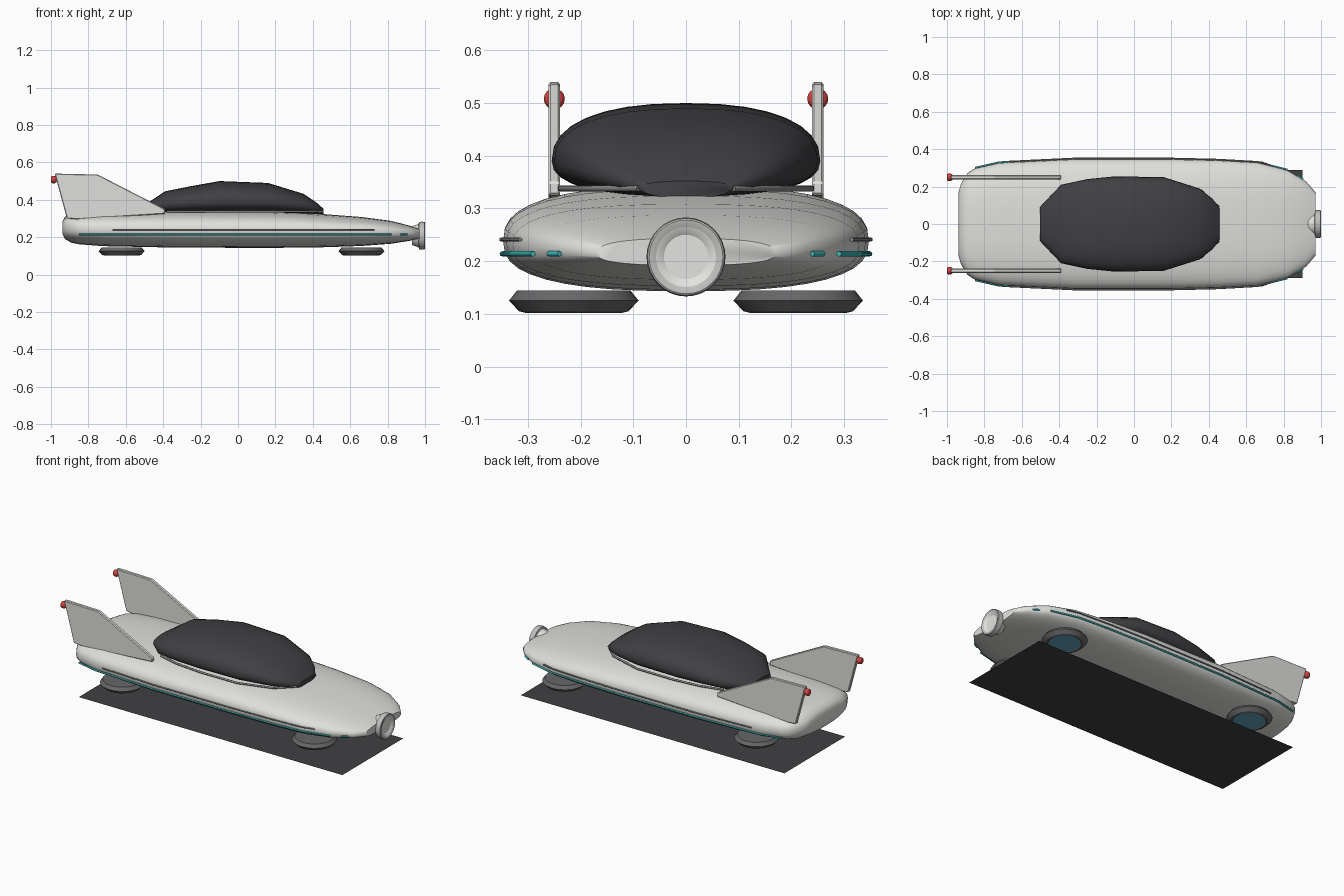
import bpy, bmesh, math

if "Cube" in bpy.data.objects:
    bpy.data.objects.remove(bpy.data.objects["Cube"])


def material(name, rgb):
    m = bpy.data.materials.new(name)
    m.diffuse_color = (*rgb, 1)
    m.use_nodes = True
    m.node_tree.nodes["Principled BSDF"].inputs["Base Color"].default_value = m.diffuse_color
    return m


PAINT = material("pale paint", (0.74, 0.74, 0.715))
GLASS = material("dark glass", (0.052, 0.050, 0.056))
POD = material("pod grey", (0.135, 0.135, 0.142))
TRIM = material("trim grey", (0.24, 0.24, 0.24))
METAL = material("nose metal", (0.53, 0.53, 0.52))
TEAL = material("teal glow", (0.05, 0.48, 0.48))
RED = material("red lamp", (0.66, 0.055, 0.055))
BLUE = material("blue glow", (0.13, 0.38, 0.52))
LENS = material("lens white", (0.77, 0.77, 0.75))


def finish(bm, name, mats, angle=None):
    bmesh.ops.recalc_face_normals(bm, faces=bm.faces)
    me = bpy.data.meshes.new(name)
    bm.to_mesh(me)
    bm.free()
    for m in mats:
        me.materials.append(m)
    ob = bpy.data.objects.new(name, me)
    bpy.context.collection.objects.link(ob)
    if angle:
        bpy.ops.object.select_all(action='DESELECT')
        ob.select_set(True)
        bpy.context.view_layer.objects.active = ob
        bpy.ops.object.shade_smooth_by_angle(angle=math.radians(angle))
    return ob


def loft(name, sections, power, sides, mat, angle):
    """Skin rounded cross-sections given as (x, half width, bottom, widest z, top)."""
    bm = bmesh.new()
    rings = []
    for x, w, lo, mid, hi in sections:
        ring = []
        for i in range(sides):
            a = 2 * math.pi * i / sides
            c, s = math.cos(a), math.sin(a)
            y = math.copysign(abs(c) ** (2 / power), c) * w
            h = (hi - mid) if s > 0 else (mid - lo)
            z = mid + math.copysign(abs(s) ** (2 / power), s) * h
            ring.append(bm.verts.new((x, y, z)))
        rings.append(ring)
    for a, b in zip(rings, rings[1:]):
        for i in range(sides):
            j = (i + 1) % sides
            bm.faces.new((a[i], a[j], b[j], b[i]))
    bm.faces.new(rings[0])
    bm.faces.new(rings[-1])
    return finish(bm, name, [mat], angle)


def lathe(name, profile, origin, axis, sides, mats, rule=None, angle=30):
    """Spin (radius, distance) points about the x or z axis."""
    bm = bmesh.new()
    rings = []
    for r, d in profile:
        ring = []
        for i in range(sides):
            a = 2 * math.pi * i / sides
            u, v = r * math.cos(a), r * math.sin(a)
            p = (d, u, v) if axis == 'x' else (u, v, d)
            ring.append(bm.verts.new([p[k] + origin[k] for k in range(3)]))
        rings.append(ring)
    for k, (a, b) in enumerate(zip(rings, rings[1:])):
        for i in range(sides):
            j = (i + 1) % sides
            f = bm.faces.new((a[i], a[j], b[j], b[i]))
            f.material_index = rule(k) if rule else 0
    bm.faces.new(rings[0])
    end = bm.faces.new(rings[-1])
    end.material_index = rule(len(profile) - 1) if rule else 0
    return finish(bm, name, mats, angle)


def rod(name, points, radius, mat):
    cu = bpy.data.curves.new(name, 'CURVE')
    cu.dimensions = '3D'
    cu.bevel_depth = radius
    cu.bevel_resolution = 2
    cu.use_fill_caps = True
    sp = cu.splines.new('POLY')
    sp.points.add(len(points) - 1)
    for p, q in zip(sp.points, points):
        p.co = (*q, 1)
    cu.materials.append(mat)
    ob = bpy.data.objects.new(name, cu)
    bpy.context.collection.objects.link(ob)
    bpy.ops.object.select_all(action='DESELECT')
    ob.select_set(True)
    bpy.context.view_layer.objects.active = ob
    bpy.ops.object.convert(target='MESH')


def width_at(sections, x):
    for a, b in zip(sections, sections[1:]):
        if a[0] <= x <= b[0]:
            return a[1] + (b[1] - a[1]) * (x - a[0]) / (b[0] - a[0])


# Body shell
BODY = [
    (-0.938, 0.17, 0.215, 0.25, 0.285), (-0.925, 0.215, 0.19, 0.25, 0.31),
    (-0.89, 0.272, 0.17, 0.246, 0.325), (-0.85, 0.298, 0.162, 0.244, 0.33),
    (-0.72, 0.328, 0.152, 0.24, 0.336), (-0.32, 0.347, 0.144, 0.238, 0.343),
    (0.2, 0.347, 0.143, 0.237, 0.337), (0.45, 0.341, 0.146, 0.235, 0.324),
    (0.66, 0.329, 0.153, 0.23, 0.308), (0.82, 0.288, 0.165, 0.225, 0.287),
    (0.92, 0.228, 0.181, 0.22, 0.261), (0.97, 0.17, 0.192, 0.215, 0.243)]
loft("body", BODY, 2.6, 40, PAINT, 50)

# Canopy
CANOPY = [
    (-0.503, 0.09, 0.325, 0.345, 0.37), (-0.39, 0.21, 0.32, 0.375, 0.445),
    (-0.25, 0.24, 0.32, 0.385, 0.473), (-0.1, 0.255, 0.32, 0.39, 0.50),
    (0.16, 0.25, 0.32, 0.39, 0.49), (0.35, 0.19, 0.32, 0.37, 0.432),
    (0.42, 0.135, 0.32, 0.355, 0.385), (0.457, 0.085, 0.32, 0.34, 0.352)]
loft("canopy", CANOPY, 2.35, 32, GLASS, 40)

# Nose intake with metal rim and pale dish
lathe("nose_intake",
      [(0.05, 0.93), (0.062, 0.965), (0.073, 0.968), (0.075, 0.985), (0.073, 0.998),
       (0.070, 1.0), (0.057, 0.998), (0.042, 0.988)],
      (0, 0, 0.208), 'x', 32, [PAINT, METAL, LENS],
      lambda k: 2 if k >= 6 else 1 if k >= 1 else 0)

# Shadow sheet on the ground
bm = bmesh.new()
bm.faces.new([bm.verts.new((x, y, 0)) for x, y in
              ((-0.86, -0.29), (0.9, -0.29), (0.9, 0.29), (-0.86, 0.29))])
finish(bm, "ground_sheet", [GLASS])

for side, tag in ((-1, "right"), (1, "left")):
    # Tail fin
    bm = bmesh.new()
    outline = [(-0.98, 0.54), (-0.75, 0.535), (-0.39, 0.35), (-0.39, 0.325),
               (-0.86, 0.295), (-0.915, 0.30)]
    f = bm.faces.new([bm.verts.new((x, side * 0.25 - 0.011, z)) for x, z in outline])
    ext = bmesh.ops.extrude_face_region(bm, geom=[f])
    bmesh.ops.translate(bm, vec=(0, 0.022, 0),
                        verts=[v for v in ext["geom"] if isinstance(v, bmesh.types.BMVert)])
    bmesh.ops.bevel(bm, geom=bm.edges[:], offset=0.004, segments=1, affect='EDGES')
    finish(bm, tag + "_fin", [PAINT])

    # Tail lamp
    lathe(tag + "_tail_lamp",
          [(0.012, -1.0), (0.018, -0.998), (0.020, -0.99), (0.020, -0.98), (0.014, -0.97)],
          (0, side * 0.25, 0.508), 'x', 16, [RED], angle=60)

    # Glowing side strip, its short front piece and the grey strip above
    def strip(xs, z, r, inset=0.992):
        return [(x, side * (width_at(BODY, x) * inset + r * 0.9), z) for x in xs]
    rod(tag + "_glow_strip",
        strip((-0.85, -0.72, -0.32, 0.2, 0.45, 0.66, 0.82), 0.214, 0.005), 0.005, TEAL)
    rod(tag + "_glow_dash", strip((0.87, 0.905), 0.214, 0.005), 0.005, TEAL)
    rod(tag + "_upper_strip",
        strip((-0.67, -0.32, 0.2, 0.45, 0.66, 0.73), 0.241, 0.004, 1.0), 0.004, TRIM)

    # Canopy rim trim
    rod(tag + "_canopy_trim",
        [(x, side * y, 0.338) for x, y in ((-0.38, 0.19), (-0.25, 0.222), (-0.08, 0.238),
                                          (0.16, 0.237), (0.36, 0.177), (0.453, 0.09))],
        0.006, TRIM)

    # Hover pods with glowing undersides
    for px, end in ((-0.622, "rear"), (0.66, "front")):
        lathe(f"{tag}_{end}_hover_pod",
              [(0.108, 0.144), (0.123, 0.125), (0.104, 0.105),
               (0.092, 0.102), (0.087, 0.105)],
              (px, side * 0.213, 0), 'z', 28, [POD, BLUE], lambda k: 1 if k >= 4 else 0)
